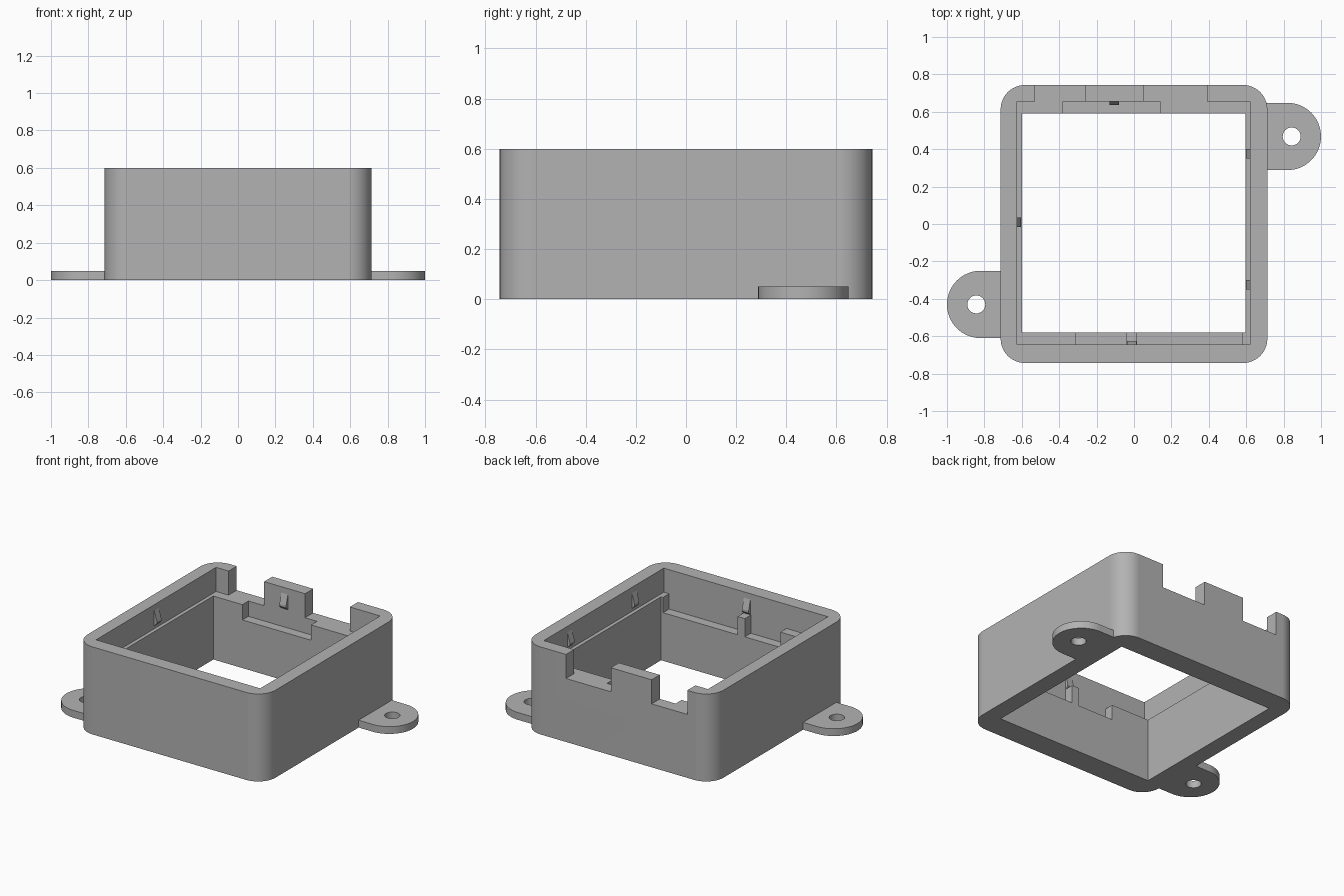
import bpy, bmesh, math

cube = bpy.data.objects.get("Cube")
if cube:
    bpy.data.objects.remove(cube, do_unlink=True)

grey = bpy.data.materials.new("plain_grey")
grey.use_nodes = True
colour = (0.45, 0.45, 0.45, 1)
grey.diffuse_color = colour
grey.node_tree.nodes["Principled BSDF"].inputs["Base Color"].default_value = colour

HEIGHT, LEDGE, RECESS = 0.6, 0.435, 0.33


def make_object(name, bm):
    bmesh.ops.recalc_face_normals(bm, faces=bm.faces)
    mesh = bpy.data.meshes.new(name)
    bm.to_mesh(mesh)
    bm.free()
    mesh.materials.append(grey)
    obj = bpy.data.objects.new(name, mesh)
    bpy.context.collection.objects.link(obj)
    return obj


def prism(name, points, offset):
    """Extrude a closed outline of 3D points along an offset."""
    bm = bmesh.new()
    face = bm.faces.new([bm.verts.new(p) for p in points])
    out = bmesh.ops.extrude_face_region(bm, geom=[face])
    moved = [v for v in out["geom"] if isinstance(v, bmesh.types.BMVert)]
    bmesh.ops.translate(bm, verts=moved, vec=offset)
    return make_object(name, bm)


def box(name, x, y, z):
    outline = [(x[0], y[0], z[0]), (x[1], y[0], z[0]), (x[1], y[1], z[0]), (x[0], y[1], z[0])]
    return prism(name, outline, (0, 0, z[1] - z[0]))


def arc(cx, cy, r, start, end, steps):
    angles = [math.radians(start + (end - start) * i / steps) for i in range(steps + 1)]
    return [(cx + r * math.cos(a), cy + r * math.sin(a), 0) for a in angles]


def activate(obj):
    bpy.ops.object.select_all(action='DESELECT')
    obj.select_set(True)
    bpy.context.view_layer.objects.active = obj


def cut(obj, cutter):
    activate(obj)
    mod = obj.modifiers.new("cut", 'BOOLEAN')
    mod.operation, mod.solver, mod.object = 'DIFFERENCE', 'EXACT', cutter
    bpy.ops.object.modifier_apply(modifier=mod.name)
    bpy.data.objects.remove(cutter, do_unlink=True)


def smooth(obj):
    activate(obj)
    bpy.ops.object.shade_smooth_by_angle(angle=math.radians(30))
    obj.modifiers.new("even_normals", 'WEIGHTED_NORMAL').keep_sharp = True


# Case: rounded block, hollowed with a wider upper cavity that leaves a ledge
half_x, half_y, radius = 0.713, 0.743, 0.13
outline = []
for i, (sx, sy) in enumerate([(1, 1), (-1, 1), (-1, -1), (1, -1)]):
    outline += arc(sx * (half_x - radius), sy * (half_y - radius), radius,
                   i * 90, i * 90 + 90, 12)
case = prism("case", outline, (0, 0, HEIGHT))
cut(case, box("opening", (-0.6, 0.595), (-0.58, 0.59), (-1, 1)))
cut(case, box("upper_cavity", (-0.625, 0.62), (-0.645, 0.655), (LEDGE, 1)))

# Notches through the back wall, either side of the standing tab
for x in [(-0.53, -0.26), (0.05, 0.39)]:
    cut(case, box("notch", x, (0.62, 0.9), (LEDGE, 1)))

# Recesses in the back and front ledges
cut(case, box("back_recess", (-0.38, 0.14), (0.5, 0.655), (RECESS, 0.5)))
cut(case, box("front_recess", (-0.31, 0.58), (-0.645, -0.5), (RECESS, 0.5)))
smooth(case)

# Small post standing in the front recess
box("front_post", (-0.04, 0.015), (-0.65, -0.58), (RECESS - 0.01, 0.455))


# Wedge-shaped snap clips on the inner walls
def clip(name, x, y, inward):
    dx, dy = inward
    half = 0.025
    profile = [(-0.005, 0.56), (0, 0.56), (0.02, 0.49), (0.02, 0.475), (0, 0.455), (-0.005, 0.455)]
    points = [(x + dx * d - dy * half, y + dy * d + dx * half, z) for d, z in profile]
    prism(name, points, (2 * dy * half, -2 * dx * half, 0))


clip("right_clip", -0.625, 0.01, (1, 0))
clip("left_clip_back", 0.62, 0.375, (-1, 0))
clip("left_clip_front", 0.62, -0.325, (-1, 0))
clip("back_clip", -0.105, 0.655, (0, -1))
clip("front_clip", -0.012, -0.645, (0, 1))

# Mounting lugs with screw holes
for name, side, y in [("left_lug", 1, 0.468), ("right_lug", -1, -0.43)]:
    r = 0.18
    points = [(side * 0.7, y - r, 0)] + [(side * px, py, 0) for px, py, _ in
              arc(0.82, y, r, -90, 90, 32)] + [(side * 0.7, y + r, 0)]
    lug = prism(name, points, (0, 0, 0.05))
    hole = prism("hole", [(px, py, -0.1) for px, py, _ in
                 arc(side * 0.843, y, 0.048, 0, 360, 32)[:-1]], (0, 0, 0.3))
    cut(lug, hole)
    smooth(lug)
